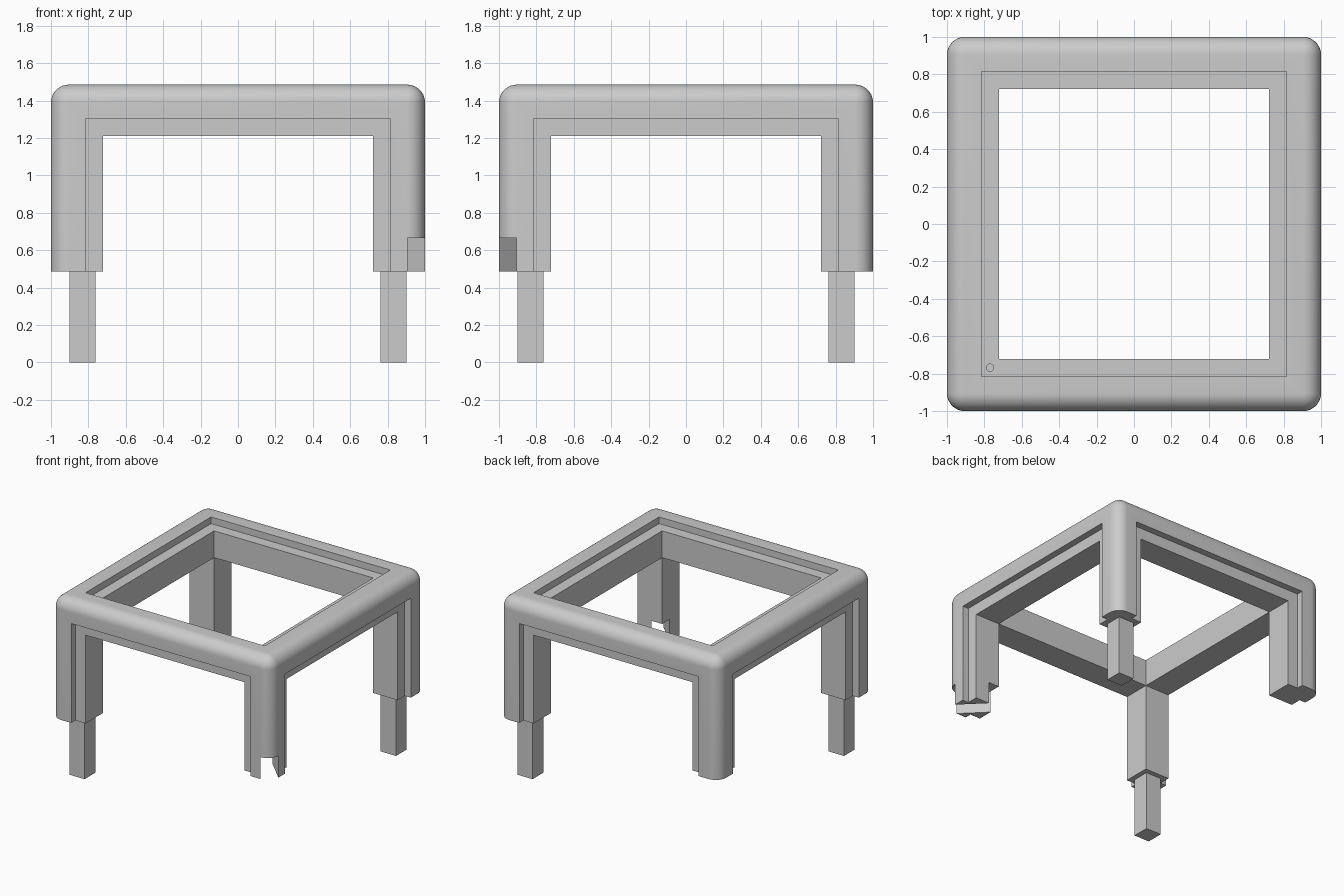
import bpy, bmesh, math
from mathutils import Matrix, Vector

if "Cube" in bpy.data.objects:
    bpy.data.objects.remove(bpy.data.objects["Cube"], do_unlink=True)

BOTTOM, TOP = 0.485, 1.485      # frame heights
OPEN, REBATE = 0.723, 0.815     # half widths of openings and of their rebates
DEPTH = 0.055                   # rebate depth
ROUND = 0.095

grey = bpy.data.materials.new("plain grey")
grey.use_nodes = True
colour = (0.6, 0.6, 0.6, 1)
grey.diffuse_color = colour
grey.node_tree.nodes["Principled BSDF"].inputs["Base Color"].default_value = colour


def finish(name, bm):
    mesh = bpy.data.meshes.new(name)
    bm.to_mesh(mesh)
    bm.free()
    mesh.materials.append(grey)
    obj = bpy.data.objects.new(name, mesh)
    bpy.context.collection.objects.link(obj)
    return obj


def box(name, low, high, turn=0):
    low, high = Vector(low), Vector(high)
    bm = bmesh.new()
    bmesh.ops.create_cube(bm, size=1)
    bmesh.ops.scale(bm, vec=high - low, verts=bm.verts)
    bmesh.ops.translate(bm, vec=(low + high) / 2, verts=bm.verts)
    bmesh.ops.rotate(bm, matrix=Matrix.Rotation(turn, 3, "Z"), verts=bm.verts)
    return finish(name, bm)


# Frame block, rounded everywhere except around the bottom
frame = box("frame", (-1, -1, BOTTOM), (1, 1, TOP))
bm = bmesh.new()
bm.from_mesh(frame.data)
edges = [e for e in bm.edges if max(v.co.z for v in e.verts) > 1]
bmesh.ops.bevel(bm, geom=edges, offset=ROUND, segments=10, profile=0.5, affect="EDGES")
bm.to_mesh(frame.data)
bm.free()

# Openings through the top and the sides
side_top, rebate_top = 1.21, 1.302
cutters = [
    box("top_opening", (-OPEN, -OPEN, 0), (OPEN, OPEN, 2)),
    box("side_opening", (-2, -OPEN, 0), (2, OPEN, side_top)),
    box("front_opening", (-OPEN, -2, 0), (OPEN, 2, side_top)),
    box("top_rebate", (-REBATE, -REBATE, TOP - DEPTH), (REBATE, REBATE, 2)),
]
# Shallow rebates around the four side openings
for i in range(4):
    cutters.append(box("side_rebate", (-REBATE, -2, 0), (REBATE, DEPTH - 1, rebate_top), i * math.pi / 2))

# Diagonal slot through the foot of one corner
slot = ROUND / math.sqrt(2)
cutters.append(box("corner_slot", (0.8, -slot, 0), (2, slot, 0.665), -math.pi / 4))

# Small round hole in the top ledge
bm = bmesh.new()
bmesh.ops.create_cone(bm, cap_ends=True, segments=24, radius1=0.02, radius2=0.02, depth=0.3,
                      matrix=Matrix.Translation((-0.77, -0.768, TOP)))
cutters.append(finish("ledge_hole", bm))

for cutter in cutters:
    mod = frame.modifiers.new(cutter.name, "BOOLEAN")
    mod.operation = "DIFFERENCE"
    mod.solver = "EXACT"
    mod.object = cutter
    cutter.hide_render = True

# Bake the cuts and drop the cutters
bpy.context.view_layer.update()
result = bpy.data.meshes.new_from_object(frame.evaluated_get(bpy.context.evaluated_depsgraph_get()))
frame.modifiers.clear()
frame.data = result
for cutter in cutters:
    bpy.data.objects.remove(cutter, do_unlink=True)

bpy.ops.object.select_all(action="DESELECT")
frame.select_set(True)
bpy.context.view_layer.objects.active = frame
bpy.ops.object.shade_smooth_by_angle(angle=math.radians(30))

# Square pegs under two opposite corners
for name, s in (("front_right_peg", -1), ("back_left_peg", 1)):
    near, far = sorted((s * 0.763, s * 0.902))
    box(name, (near, near, 0), (far, far, BOTTOM + 0.02))
